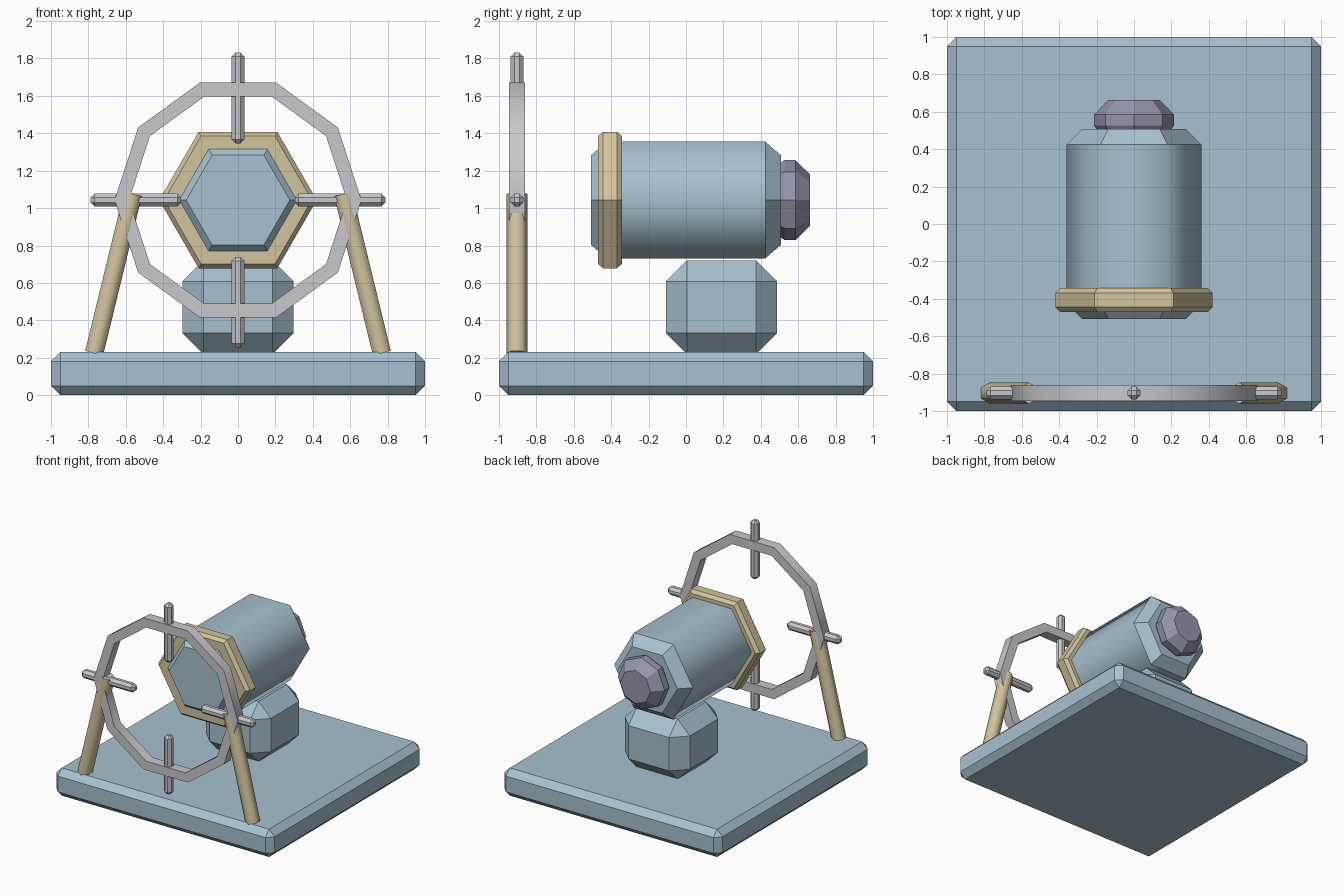
import bpy, bmesh, math
from mathutils import Matrix, Vector

if "Cube" in bpy.data.objects:
    bpy.data.objects.remove(bpy.data.objects["Cube"])


def material(name, rgb):
    m = bpy.data.materials.new(name)
    m.diffuse_color = (*rgb, 1)
    m.use_nodes = True
    m.node_tree.nodes["Principled BSDF"].inputs["Base Color"].default_value = m.diffuse_color
    return m


BLUE = material("pale_blue", (0.39, 0.535, 0.63))
TAN = material("sand", (0.64, 0.55, 0.345))
GREY = material("light_grey", (0.58, 0.58, 0.61))
VIOLET = material("violet_grey", (0.305, 0.305, 0.42))


def finish(bm, name, mat):
    bmesh.ops.recalc_face_normals(bm, faces=bm.faces[:])
    me = bpy.data.meshes.new(name)
    bm.to_mesh(me)
    bm.free()
    me.materials.append(mat)
    ob = bpy.data.objects.new(name, me)
    bpy.context.collection.objects.link(ob)
    return ob


def bevel_box(name, size, centre, bevel, mat):
    bm = bmesh.new()
    bmesh.ops.create_cube(bm, size=1)
    for v in bm.verts:
        v.co = Vector(a * b for a, b in zip(v.co, size)) + Vector(centre)
    bmesh.ops.bevel(bm, geom=bm.edges[:], offset=bevel, segments=1,
                    affect='EDGES', clamp_overlap=True)
    return finish(bm, name, mat)


def lathe(name, profile, sides, matrix, mat, smooth=(), closed=False):
    """Spin (height, radius) points round local z; 'smooth' lists soft bands."""
    bm = bmesh.new()
    rings = []
    for h, r in profile:
        angles = [math.tau * i / sides for i in range(sides)]
        rings.append([bm.verts.new(matrix @ Vector((r * math.cos(a), r * math.sin(a), h)))
                      for a in angles])
    n = len(rings)
    for k in range(n if closed else n - 1):
        a, b = rings[k], rings[(k + 1) % n]
        for i in range(sides):
            j = (i + 1) % sides
            f = bm.faces.new((a[i], a[j], b[j], b[i]))
            f.smooth = k in smooth
    if not closed:
        bm.faces.new(rings[0])
        bm.faces.new(rings[-1])
    return finish(bm, name, mat)


# base plate and pedestal
bevel_box("base_plate", (2, 2, 0.23), (0, 0, 0.115), 0.05, BLUE)
bevel_box("pedestal", (0.595, 0.595, 0.5), (0, 0.19, 0.47), 0.112, BLUE)

# barrel, collar and rear knob share a horizontal axis along y
CZ = 1.043
along_y = Matrix.Translation((0, 0, CZ)) @ Matrix.Rotation(-math.pi / 2, 4, 'X')
lathe("barrel", [(-0.507, 0.277), (-0.424, 0.36), (0.424, 0.36), (0.507, 0.277)],
      6, along_y, BLUE, smooth=(1,))
lathe("front_collar", [(-0.47, 0.395), (-0.443, 0.421), (-0.37, 0.421), (-0.343, 0.395)],
      6, along_y, TAN)
lathe("rear_knob", [(0.5, 0.195), (0.527, 0.214), (0.585, 0.214), (0.662, 0.138)],
      8, along_y, VIOLET)

# sight ring: ten-sided hoop
SY = -0.904
hoop = Matrix.Translation((0, SY, CZ)) @ Matrix.Rotation(-math.pi / 2, 4, 'X')
lathe("sight_ring", [(-0.042, 0.66), (0.042, 0.66), (0.042, 0.582), (-0.042, 0.582)],
      10, hoop, GREY, smooth=(0, 2), closed=True)

# four cross hair pins
for s, v_name, h_name in ((1, "top_pin", "right_pin"), (-1, "bottom_pin", "left_pin")):
    bevel_box(v_name, (0.068, 0.068, 0.485), (0, SY, CZ + s * 0.546), 0.021, GREY)
    bevel_box(h_name, (0.485, 0.068, 0.068), (s * 0.546, SY, CZ), 0.021, GREY)

# leaning support legs
for s, name in ((1, "right_leg"), (-1, "left_leg")):
    foot, top = Vector((s * 0.769, SY, 0.225)), Vector((s * 0.562, SY, 1.075))
    d = top - foot
    m = (Matrix.Translation(foot) @ Matrix.Rotation(math.atan2(d.x, d.z), 4, 'Y')
         @ Matrix.Rotation(math.pi / 2, 4, 'Z'))
    lathe(name, [(0, 0.057), (d.length, 0.057)], 6, m, TAN, smooth=(0,))
